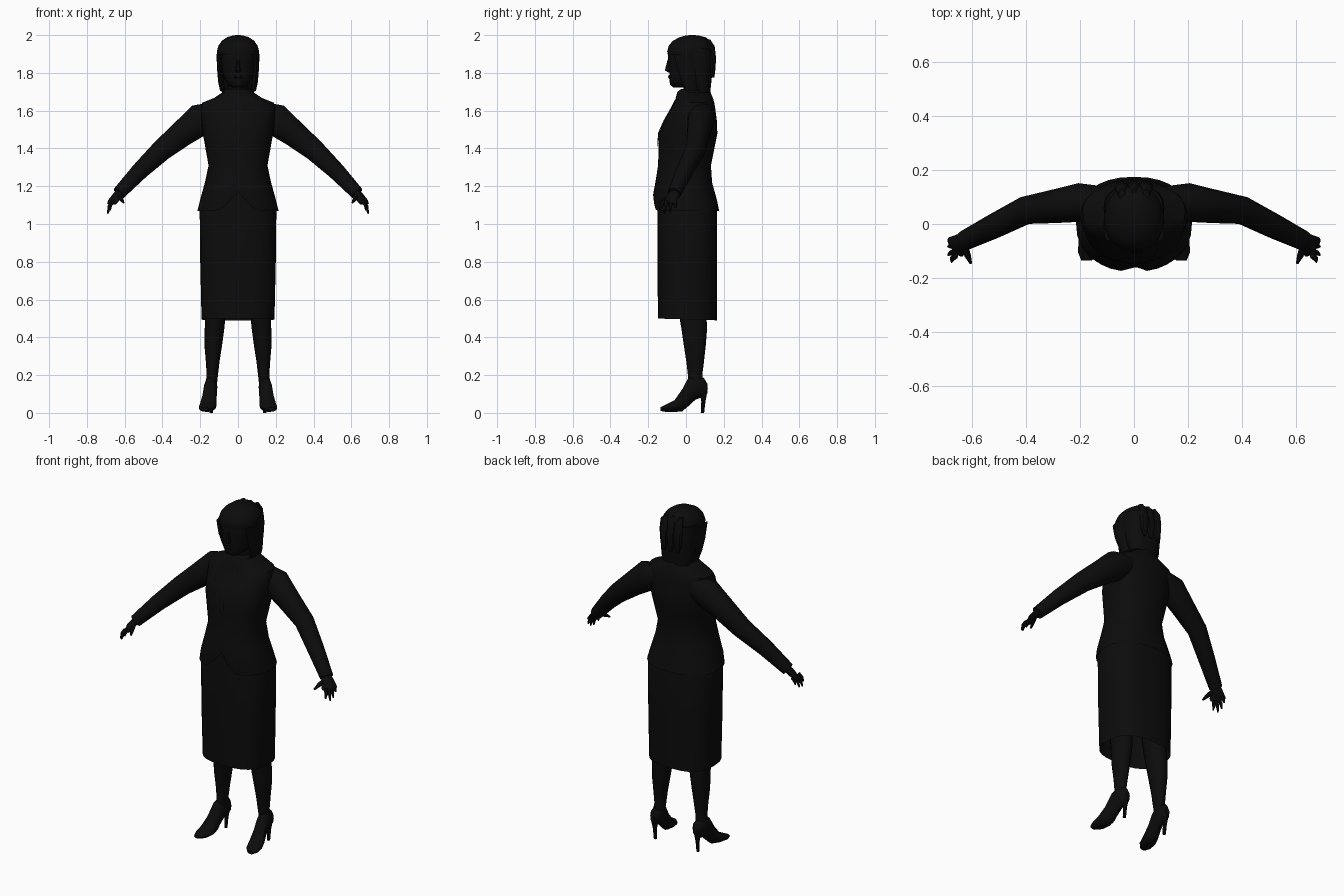
import bpy, bmesh, math
from mathutils import Vector

black = bpy.data.materials.new("charcoal_black")
black.diffuse_color = (0.0035, 0.0035, 0.0036, 1)


def finish(name, bm, mirror=False, angle=40):
    bmesh.ops.recalc_face_normals(bm, faces=bm.faces)
    me = bpy.data.meshes.new(name)
    bm.to_mesh(me)
    bm.free()
    me.materials.append(black)
    ob = bpy.data.objects.new(name, me)
    bpy.context.collection.objects.link(ob)
    if mirror:
        ob.modifiers.new("Mirror", 'MIRROR').use_mirror_merge = False
    bpy.ops.object.select_all(action='DESELECT')
    ob.select_set(True)
    bpy.context.view_layer.objects.active = ob
    bpy.ops.object.shade_smooth_by_angle(angle=math.radians(angle))
    return ob


def loft(name, rings, low=True, high=True, mirror=False):
    """Skin a list of closed rings with optional end caps."""
    bm = bmesh.new()
    vs = [[bm.verts.new(p) for p in r] for r in rings]
    n = len(vs[0])
    for a, b in zip(vs, vs[1:]):
        for i in range(n):
            j = (i + 1) % n
            bm.faces.new((a[i], a[j], b[j], b[i]))
    if low:
        bm.faces.new(vs[0])
    if high:
        bm.faces.new(vs[-1])
    return finish(name, bm, mirror)


def oval(z, hx, yf, yb, n=24, power=2.3, cx=0):
    """Level rounded ring, starting at the front centre."""
    out = []
    for i in range(n):
        a = 2 * math.pi * i / n - math.pi / 2
        c, s = math.cos(a), math.sin(a)
        x = math.copysign(abs(c) ** (2 / power), c) if abs(c) > 1e-6 else 0
        y = math.copysign(abs(s) ** (2 / power), s) if abs(s) > 1e-6 else 0
        out.append(Vector((cx + x * hx, (yf + yb) / 2 + y * (yb - yf) / 2, z)))
    return out


def tube(name, path, n=10, mirror=True):
    """Path of (x, y, z, sideways radius, upright radius)."""
    pts = [Vector(p[:3]) for p in path]
    rings = []
    for i, p in enumerate(path):
        t = (pts[min(i + 1, len(pts) - 1)] - pts[max(i - 1, 0)]).normalized()
        u = t.cross(Vector((0, 0.01, 1))).normalized()
        v = u.cross(t)
        rings.append([pts[i] + u * p[3] * math.cos(k * math.tau / n)
                      + v * p[4] * math.sin(k * math.tau / n) for k in range(n)])
    return loft(name, rings, mirror=mirror)


# Skirt: open shell, hem slightly lower at the back
skirt = [oval(z, *r, power=2.7) for z, *r in (
    (0.495, .193, -.148, .163), (0.8, .2, -.152, .163),
    (1.07, .203, -.152, .163), (1.2, .16, -.135, .135))]
for p in skirt[0]:
    p.z -= 0.03 * p.y
loft("skirt", skirt, low=False)

# Jacket body with a rounded cutaway hem and a centre split
body = ((1.07, .215, -.172, .175), (1.13, .2, -.177, .163), (1.22, .175, -.162, .138),
        (1.31, .156, -.148, .132), (1.4, .172, -.145, .15), (1.48, .186, -.143, .166),
        (1.55, .194, -.112, .163), (1.61, .2, -.078, .155), (1.642, .19, -.06, .15),
        (1.668, .125, -.052, .142), (1.695, .085, -.04, .128))
jacket = [oval(z, *r, n=32) for z, *r in body]
for k, ring in enumerate(jacket):
    for p in ring:
        if p.y < 0 and k < 2:
            p.z += (.10, .055)[k] * math.exp(-(p.x / .055) ** 2)
            p.y += .02 * math.exp(-(p.x / .02) ** 2)
loft("jacket", jacket, low=False)


def chest(x, z, lift):
    """Point just in front of the jacket chest."""
    for a, b in zip(body, body[1:]):
        if a[0] <= z <= b[0]:
            f = (z - a[0]) / (b[0] - a[0])
            hx, yf, yb = (a[i] + (b[i] - a[i]) * f for i in (1, 2, 3))
            m = (yf + yb) / 2
            k = max(0, 1 - min(1, abs(x) / hx) ** 2.3) ** (1 / 2.3)
            return Vector((x, m - (yb - yf) / 2 * k - lift, z))


# Lapels and collar: thin strips following the chest
def strip(name, pairs):
    bm = bmesh.new()
    rows = [[bm.verts.new(chest(x, z, .006)) for x, z in pair] for pair in pairs]
    for a, b in zip(rows, rows[1:]):
        bm.faces.new((a[0], a[1], b[1], b[0]))
    return finish(name, bm, mirror=True)


strip("lapel", [((.004, 1.4), (.012, 1.41)), ((.01, 1.48), (.06, 1.5)),
                ((.024, 1.55), (.088, 1.56)), ((.035, 1.61), (.085, 1.61)),
                ((.045, 1.66), (.075, 1.66))])
loft("collar", [oval(z, *r) for z, *r in (
    (1.665, .098, -.056, .142), (1.7, .078, -.045, .13), (1.715, .068, -.025, .118),
    (1.69, .06, -.02, .105))], low=False, high=False)

# Sleeves
tube("sleeve", [(.11, .085, 1.585, .055, .065), (.2, .08, 1.553, .072, .085),
                (.3, .065, 1.475, .062, .069), (.405, .05, 1.39, .052, .058),
                (.52, -.008, 1.28, .046, .047), (.63, -.062, 1.163, .037, .036)], n=12)

# Hands
tube("palm", [(.615, -.055, 1.18, .026, .022), (.64, -.068, 1.15, .034, .02),
              (.662, -.085, 1.12, .044, .015), (.668, -.09, 1.108, .04, .01)], n=8)
for i, (y, tip) in enumerate(((-.058, (.684, -.055, 1.085)), (-.08, (.69, -.084, 1.062)),
                              (-.101, (.69, -.115, 1.055)), (-.118, (.677, -.141, 1.073)))):
    start, tip = Vector((.662, y, 1.122)), Vector(tip)
    mid = start.lerp(tip, .5) + Vector((.005, 0, .003))
    tube("finger_%d" % (i + 1), [(*start, .011, .011), (*mid, .01, .01),
                                 (*tip, .004, .004)], n=6)
tube("thumb", [(.632, -.075, 1.153, .013, .015), (.617, -.118, 1.132, .012, .012),
               (.606, -.146, 1.113, .005, .005)], n=6)

# Legs
loft("leg", [oval(z, hx, yf, yb, 12, 2, cx) for z, cx, hx, yf, yb in (
    (.13, .144, .03, .015, .1), (.2, .136, .03, .01, .086), (.27, .134, .036, .002, .095),
    (.36, .131, .047, -.012, .105), (.45, .124, .052, -.025, .112),
    (.52, .12, .054, -.037, .107), (.65, .115, .065, -.05, .11))], mirror=True)

# Shoes: cross-sections from heel to toe
shoe = []
for y, cx, hw, lo, hi in ((.115, .14, .014, .105, .15), (.095, .14, .03, .085, .185),
                          (.05, .143, .034, .07, .2), (.012, .148, .036, .035, .185),
                          (-.02, .153, .04, .008, .125), (-.06, .16, .046, .005, .068),
                          (-.105, .168, .04, .005, .045), (-.135, .176, .02, .01, .03)):
    shoe.append([Vector((cx + hw * math.cos(k * math.tau / 12), y,
                         (lo + hi) / 2 + (hi - lo) / 2 * math.sin(k * math.tau / 12)))
                 for k in range(12)])
loft("shoe", shoe, mirror=True)
loft("shoe_heel", [oval(z, r, y - r, y + r, 8, 2, .141) for z, r, y in (
    (0, .009, .087), (.06, .011, .092), (.13, .024, .092))], mirror=True)

# Neck and head
loft("neck", [oval(z, *r, n=16, power=2) for z, *r in (
    (1.66, .062, -.022, .105), (1.72, .054, -.012, .09), (1.79, .055, -.02, .09))])
loft("head", [oval(z, *r, n=20, power=2.2) for z, *r in (
    (1.722, .03, -.065, .0), (1.735, .048, -.083, .03), (1.76, .066, -.088, .06),
    (1.79, .08, -.088, .09), (1.83, .09, -.09, .11), (1.87, .095, -.094, .12),
    (1.92, .094, -.094, .12), (1.96, .075, -.07, .1))])
loft("nose", [oval(z, *r, n=8, power=2) for z, *r in (
    (1.803, .008, -.095, -.08), (1.813, .017, -.111, -.075), (1.83, .011, -.108, -.08),
    (1.87, .007, -.097, -.085))])
loft("lips", [oval(z, *r, n=8, power=2) for z, *r in (
    (1.768, .012, -.09, -.075), (1.777, .025, -.095, -.07), (1.79, .012, -.092, -.075))])

# Hair: crown over the head, long back section and side locks
loft("hair_crown", [oval(z, *r, n=20, power=2.2) for z, *r in (
    (1.895, .108, -.096, .14), (1.915, .112, -.1, .145), (1.945, .103, -.09, .142),
    (1.97, .085, -.07, .13), (1.989, .057, -.033, .103), (1.998, .028, .0, .065),
    (2.0, .008, .02, .045))])
loft("hair_back", [oval(z, *r, n=20, power=2.4) for z, *r in (
    (1.695, .085, .055, .128), (1.73, .098, .025, .132), (1.77, .102, .005, .136),
    (1.82, .108, -.01, .142), (1.88, .113, -.03, .146), (1.93, .108, -.03, .143))])
loft("side_lock", [oval(z, hx, yf, yb, 8, 2, cx) for z, cx, hx, yf, yb in (
    (1.705, .083, .012, .0, .06), (1.75, .09, .015, -.02, .06),
    (1.82, .097, .014, -.045, .06), (1.9, .096, .018, -.065, .06))], mirror=True)
for i, x in enumerate((-.045, 0, .045)):
    loft("back_lock_%d" % (i + 1), [oval(z, hx, yf, yb, 8, 2, x) for z, hx, yf, yb in (
        (1.775, .008, .135, .15), (1.82, .022, .125, .156), (1.88, .027, .12, .159),
        (1.94, .024, .11, .152), (1.978, .012, .09, .128))])
